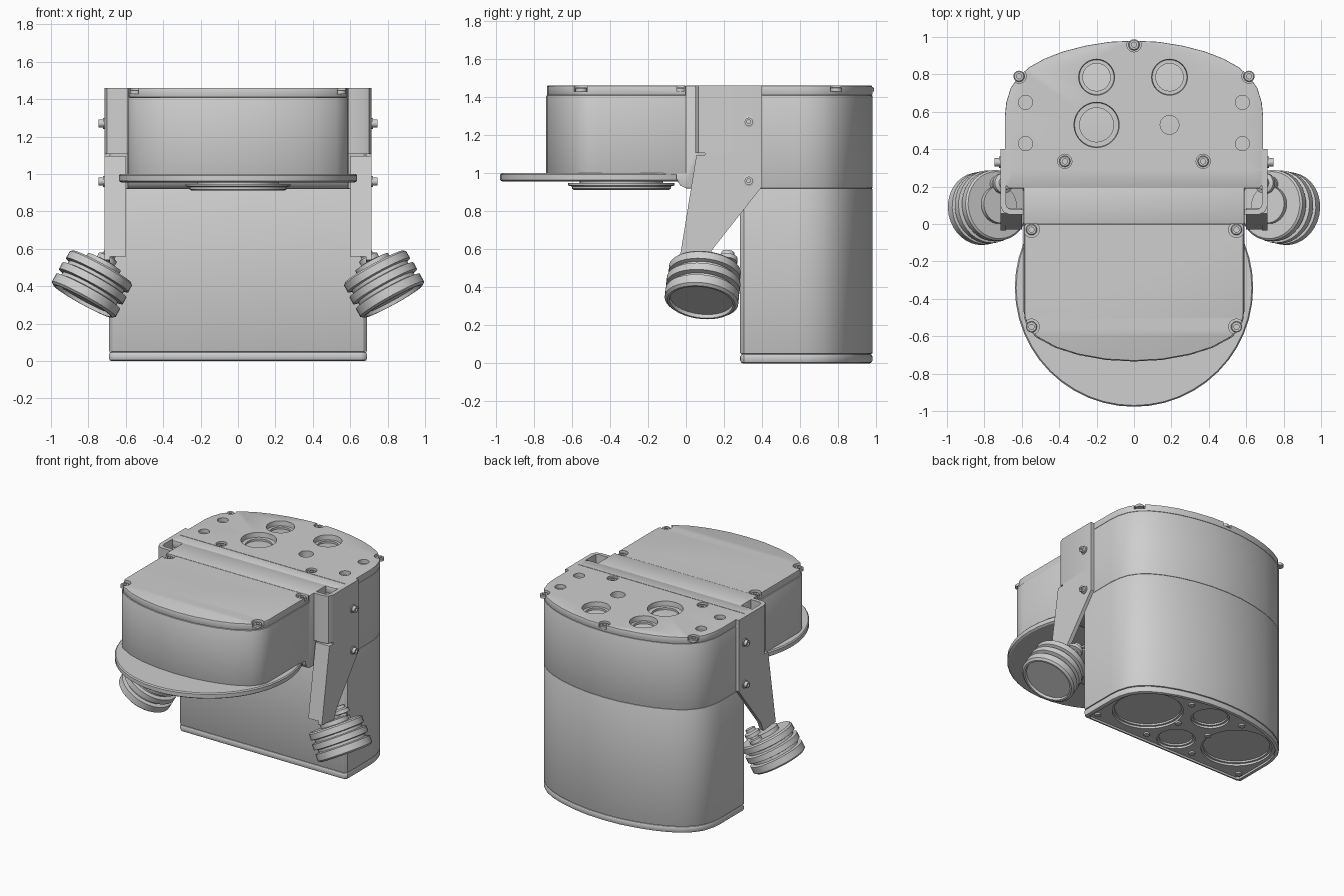
import bpy, bmesh, math
from mathutils import Vector

if "Cube" in bpy.data.objects:
    bpy.data.objects.remove(bpy.data.objects["Cube"])

GREY = bpy.data.materials.new("light_grey")
GREY.use_nodes = True
GREY.diffuse_color = (0.62, 0.62, 0.62, 1)
GREY.node_tree.nodes["Principled BSDF"].inputs["Base Color"].default_value = (0.62, 0.62, 0.62, 1)


def finish(name, bm, bevel=0):
    bmesh.ops.recalc_face_normals(bm, faces=bm.faces[:])
    me = bpy.data.meshes.new(name)
    bm.to_mesh(me)
    bm.free()
    me.materials.append(GREY)
    ob = bpy.data.objects.new(name, me)
    bpy.context.collection.objects.link(ob)
    if bevel:
        m = ob.modifiers.new("bevel", 'BEVEL')
        m.width, m.segments = bevel, 2
        m.limit_method, m.angle_limit = 'ANGLE', math.radians(45)
        apply(ob, m)
    smooth(ob)
    return ob


def apply(ob, mod):
    bpy.context.view_layer.objects.active = ob
    bpy.ops.object.modifier_apply(modifier=mod.name)


def smooth(ob):
    ob.data.shade_smooth()
    ob.data.set_sharp_from_angle(angle=math.radians(32))


def prism(name, pts, a, b, axis='z', bevel=0):
    """Extrude an outline (xy along z, or yz along x) from a to b."""
    bm = bmesh.new()
    rings = [[bm.verts.new((p, q, h) if axis == 'z' else (h, p, q)) for p, q in pts] for h in (a, b)]
    n = len(pts)
    bm.faces.new(rings[0])
    bm.faces.new(rings[1])
    for i in range(n):
        j = (i + 1) % n
        bm.faces.new((rings[0][i], rings[0][j], rings[1][j], rings[1][i]))
    return finish(name, bm, bevel)


def lathe(name, profile, origin, axis=(0, 0, 1), seg=32):
    """Turn a (radius, height) profile that begins and ends on the axis."""
    bm = bmesh.new()
    rings = []
    for r, h in profile:
        n = seg if r > 0 else 1
        rings.append([bm.verts.new((r * math.cos(2 * math.pi * i / seg),
                                    r * math.sin(2 * math.pi * i / seg), h)) for i in range(n)])
    for A, B in zip(rings, rings[1:]):
        for i in range(seg):
            j = (i + 1) % seg
            quad = [A[i % len(A)], A[j % len(A)], B[j % len(B)], B[i % len(B)]]
            bm.faces.new(list(dict.fromkeys(quad)))
    ob = finish(name, bm)
    q = Vector(axis).to_track_quat('Z', 'Y').to_matrix().to_4x4()
    q.translation = Vector(origin)
    ob.data.transform(q)
    return ob


def cyl(name, r, h, origin, axis=(0, 0, 1), seg=32):
    return lathe(name, [(0, 0), (r, 0), (r, h), (0, h)], origin, axis, seg)


def cut(ob, cutter):
    m = ob.modifiers.new("cut", 'BOOLEAN')
    m.operation, m.object, m.solver = 'DIFFERENCE', cutter, 'EXACT'
    apply(ob, m)
    bpy.data.objects.remove(cutter)
    smooth(ob)


def sym(half):
    return half + [(-x, y) for x, y in reversed(half) if x > 0]


def screw(x, y, z):
    lathe("lid_screw", [(0, 0), (.03, 0), (.03, .018), (.025, .022), (.014, .022), (.014, .01), (0, .01)],
          (x, y, z), seg=16)


def body_outline(front):
    return sym([(0, .98), (.13, .974), (.26, .953), (.38, .922), (.48, .883), (.56, .838), (.62, .785),
                (.66, .725), (.683, .65), (.69, .58), (.69, front + .02), (.67, front)])


# Main body: base cap, lower shell, upper shell and lid
cap = prism("base_cap", body_outline(.285), 0, .05, bevel=.014)
prism("lower_shell", body_outline(.285), .05, .92, bevel=.004)
prism("upper_shell", body_outline(.19), .92, 1.41, bevel=.004)
lid = prism("body_lid", body_outline(.19), 1.41, 1.46, bevel=.005)

# Recessed underside with four lenses
inset = [(x * .955, .63 + (y - .63) * .94) for x, y in body_outline(.285)]
cut(cap, prism("cutter", inset, -.05, .015))
for x, y, r in ((.39, .61, .24), (-.39, .61, .24), (0, .44, .13), (0, .80, .13)):
    cut(cap, cyl("cutter", r, .2, (x, y, -.1), seg=40))
    lathe("base_lens", [(0, .043), (r - .015, .043), (r - .015, .03), (r + .002, .03), (r + .002, .052), (0, .052)],
          (x, y, 0), seg=40)
for x, y in ((.13, .62), (-.13, .62), (.2, .37), (-.2, .37), (.22, .87), (-.22, .87), (.62, .36), (-.62, .36)):
    cyl("base_screw", .022, .015, (x, y, .003), seg=12)

# Ports, sockets and seam in the body lid
for x, y, r in ((-.2, .53, .13), (-.2, .785, .105), (.19, .785, .105)):
    cut(lid, lathe("cutter", [(0, -.1), (r * .7, -.1), (r * .7, -.035), (r - .012, -.035), (r, .1), (0, .1)],
                   (x, y, 1.46)))
cut(lid, cyl("cutter", .05, .2, (.19, .53, 1.38)))
for s in (-1, 1):
    for y in (.43, .65):
        cut(lid, cyl("cutter", .038, .1, (s * .58, y, 1.43), seg=20))
cut(lid, prism("cutter", [(-.8, .287), (.8, .287), (.8, .291), (-.8, .291)], 1.452, 1.5))
for x, y in ((-.37, .335), (.37, .335), (-.615, .79), (.615, .79), (0, .958)):
    cut(lid, cyl("cutter", .038, .1, (x, y, 1.43), seg=20))
    screw(x, y, 1.43)

# Neck joining head and body
prism("neck", [(.2, .92), (0, .92), (-.03, .935), (-.05, .97), (-.05, 1.0), (0, 1.0), (0, 1.46), (.2, 1.46)],
      -.59, .59, axis='x', bevel=.003)

# Overhanging head with bowed front
head = sym([(0, -.735), (.15, -.727), (.3, -.70), (.42, -.662), (.525, -.605), (.57, -.55), (.588, -.5),
            (.59, -.46), (.59, 0)])
prism("head_shell", head, .99, 1.41, bevel=.004)
head_lid = prism("head_lid", [(x * .992, y * .995) for x, y in head], 1.41, 1.46, bevel=.005)
for s in (-1, 1):
    for y in (-.03, -.55):
        cut(head_lid, cyl("cutter", .042, .1, (s * .548, y, 1.428), seg=20))
        screw(s * .548, y, 1.428)

# Wide disc beneath the head and its hub
lathe("head_disc", [(0, .955), (.625, .955), (.637, .963), (.637, .992), (.63, 1.0), (0, 1.0)],
      (0, -.34, 0), seg=48)
lathe("disc_hub", [(0, .912), (.25, .912), (.26, .918), (.26, .93), (.28, .935), (.28, .947), (.22, .947),
                   (.22, .96), (0, .96)], (0, -.34, 0), seg=40)

# Side brackets and adjustable lamps
for s, side in ((1, "left"), (-1, "right")):
    channel = [(.715, .40), (.715, .10), (.70, .065), (.665, .05), (.59, .05), (.59, .078), (.66, .078),
               (.68, .09), (.685, .11), (.685, .40)]
    prism(side + "_bracket_channel", [(s * x, y) for x, y in channel], 1.107, 1.46)
    arm = [(.10, 1.107), (.40, 1.107), (.40, .93), (.14, .60), (.11, .53), (-.035, .54), (.055, 1.095), (.10, 1.095)]
    prism(side + "_bracket_arm", arm, s * .685, s * .715, axis='x')
    prism(side + "_bracket_flange", [(.055, 1.095), (-.03, .56), (0, .56), (.085, 1.095)],
          s * .60, s * .70, axis='x')
    for z in (1.27, .96):
        lathe(side + "_bracket_bolt", [(0, 0), (.03, 0), (.03, .008), (.022, .01), (.022, .032), (.01, .032),
                                       (.01, .02), (0, .02)], (s * .713, .33, z), (s, 0, 0), seg=16)

    back = Vector((-s * .48, .10, .87)).normalized()
    lens = Vector((s * .83, .08, .32))
    lathe(side + "_lamp", [(0, .02), (.165, .02), (.168, 0), (.18, 0), (.195, .012), (.195, .06), (.168, .066),
                           (.168, .084), (.195, .09), (.195, .13), (.168, .136), (.168, .154), (.19, .16),
                           (.19, .20), (.18, .21), (.10, .21), (.10, .24), (0, .24)], lens, back, 36)
    # Stepped clamp knob behind the lamp
    lathe(side + "_lamp_knob", [(0, 0), (.045, 0), (.045, .03), (.03, .035), (.03, .05), (.055, .055),
                                (.055, .08), (.035, .09), (.035, .11), (0, .11)],
          lens + back * .2 + Vector((0, .11, -.01)), back, 16)
